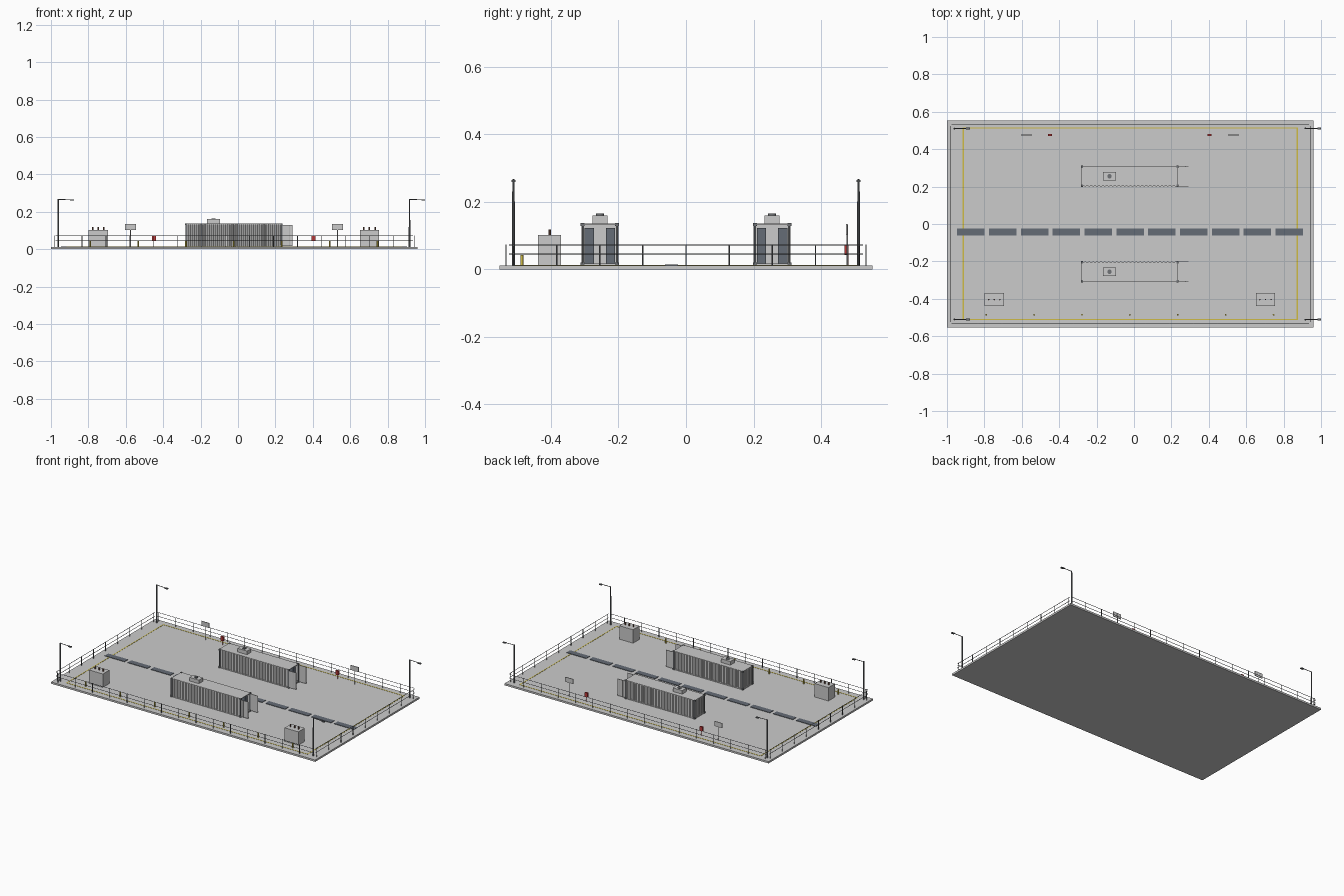
import bpy, bmesh
from math import pi
from mathutils import Matrix, Vector

if "Cube" in bpy.data.objects:
    bpy.data.objects.remove(bpy.data.objects["Cube"])

DECK = 0.012          # top of the slab
CX = -0.02            # slab centre in x


def mat(name, rgb):
    m = bpy.data.materials.new(name)
    m.diffuse_color = (*rgb, 1)
    m.use_nodes = True
    m.node_tree.nodes["Principled BSDF"].inputs["Base Color"].default_value = m.diffuse_color
    return m


YELLOW = mat("yellow_paint", (0.62, 0.5, 0.06))
DARK = mat("dark_steel", (0.13, 0.15, 0.18))
METAL = mat("rail_metal", (0.16, 0.17, 0.18))
RED = mat("red_paint", (0.5, 0.04, 0.04))
BROWN = mat("brown_ceramic", (0.2, 0.1, 0.07))


class Part:
    """Collects primitives into one named mesh object."""

    def __init__(self, name, material=None):
        self.name, self.material, self.bm = name, material, bmesh.new()

    def box(self, x0, x1, y0, y1, z0, z1):
        m = Matrix.Translation(((x0 + x1) / 2, (y0 + y1) / 2, (z0 + z1) / 2))
        m = m @ Matrix.Diagonal((x1 - x0, y1 - y0, z1 - z0, 1))
        bmesh.ops.create_cube(self.bm, size=1, matrix=m)

    def rod(self, a, b, r, r2=None, n=8):
        a, b = Vector(a), Vector(b)
        d = b - a
        m = Matrix.Translation((a + b) / 2) @ d.to_track_quat('Z', 'Y').to_matrix().to_4x4()
        bmesh.ops.create_cone(self.bm, cap_ends=True, segments=n, radius1=r,
                              radius2=r if r2 is None else r2, depth=d.length, matrix=m)

    def prism(self, pts, z0, z1):
        f = self.bm.faces.new([self.bm.verts.new((x, y, z0)) for x, y in pts])
        top = bmesh.ops.extrude_face_region(self.bm, geom=[f])["geom"]
        bmesh.ops.translate(self.bm, vec=(0, 0, z1 - z0),
                            verts=[v for v in top if isinstance(v, bmesh.types.BMVert)])

    def done(self, smooth=False):
        bmesh.ops.recalc_face_normals(self.bm, faces=self.bm.faces[:])
        me = bpy.data.meshes.new(self.name)
        self.bm.to_mesh(me)
        self.bm.free()
        ob = bpy.data.objects.new(self.name, me)
        bpy.context.collection.objects.link(ob)
        if self.material:
            me.materials.append(self.material)
        if smooth:
            bpy.ops.object.select_all(action='DESELECT')
            ob.select_set(True)
            bpy.context.view_layer.objects.active = ob
            bpy.ops.object.shade_smooth_by_angle(angle=pi / 5)
        return ob


# Ground slab
p = Part("ground_slab")
p.box(-1, 0.96, -0.553, 0.553, 0, DECK)
p.done()

# Yellow boundary lines
p = Part("boundary_lines", YELLOW)
for y in (-0.51, 0.513):
    p.box(-0.916, 0.876, y - 0.003, y + 0.003, DECK, DECK + 0.001)
for x in (-0.913, 0.873):
    p.box(x - 0.003, x + 0.003, -0.507, 0.51, DECK, DECK + 0.001)
p.done()

# Row of trench covers
p = Part("trench_covers", DARK)
for i in range(11):
    x = -0.946 + 0.1703 * i
    p.box(x, x + 0.147, -0.062, -0.024, DECK, DECK + 0.003)
p.done()

# Perimeter railing: posts and two rails per side
p = Part("perimeter_railing", METAL)
for s in (-1, 1):
    y, x = s * 0.533, CX + s * 0.963
    for i in range(15):
        px = -0.962 + 0.128 * i
        p.rod((px, y, DECK), (px, y, 0.074), 0.002, n=6)
    for i in range(9):
        py = -0.511 + 0.1278 * i
        p.rod((x, py, DECK), (x, py, 0.074), 0.002, n=6)
    for z in (0.046, 0.072):
        p.rod((-0.975, y, z), (0.935, y, z), 0.0015, n=6)
        p.rod((x, -0.525, z), (x, 0.525, z), 0.0015, n=6)
p.done(True)

# Corner lamp posts, all arms towards +x
for i, x in enumerate((-0.961, 0.917)):
    for j, y in enumerate((-0.511, 0.511)):
        p = Part(f"lamp_post_{i * 2 + j + 1}", METAL)
        p.rod((x, y, DECK), (x, y, 0.268), 0.0045, 0.0035)
        p.rod((x, y, 0.266), (x + 0.068, y, 0.264), 0.002)
        p.box(x + 0.063, x + 0.083, y - 0.006, y + 0.006, 0.259, 0.265)
        p.done(True)

# Transformers with three bushings and side cooling fins
for i, x in enumerate((-0.747, 0.703)):
    p = Part(f"transformer_{i + 1}")
    p.box(x - 0.051, x + 0.051, -0.438, -0.37, DECK, 0.102)
    p.done()
    p = Part(f"transformer_bushings_{i + 1}", BROWN)
    for dx in (-0.03, 0, 0.03):
        p.rod((x + dx, -0.404, 0.102), (x + dx, -0.404, 0.118), 0.004)
    p.done(True)

# Bollards along the front
p = Part("bollards", YELLOW)
for i in range(7):
    x = -0.79 + 0.256 * i
    p.rod((x, -0.486, DECK), (x, -0.486, 0.043), 0.0045, n=10)
p.done(True)

# Sign boards along the back
for i, x in enumerate((-0.575, 0.532)):
    p = Part(f"sign_{i + 1}")
    p.rod((x, 0.478, DECK), (x, 0.478, 0.133), 0.002)
    p.box(x - 0.029, x + 0.029, 0.4745, 0.4785, 0.102, 0.134)
    p.done()

# Red fire boxes on thin stands
for i, x in enumerate((-0.449, 0.404)):
    p = Part(f"fire_box_{i + 1}", RED)
    p.box(x - 0.01, x + 0.01, 0.47, 0.482, 0.043, 0.071)
    p.rod((x, 0.48, DECK), (x, 0.48, 0.045), 0.001, n=6)
    p.done()


def corrugated(length, n, depth):
    """Trapezoid wave: (distance along wall, offset) pairs."""
    pitch = length / n
    return [(pitch * (i + f), d) for i in range(n)
            for f, d in ((0, 0), (0.35, 0), (0.5, depth), (0.85, depth))] + [(length, 0)]


# Open shipping containers
X0, X1, HW, TOP = -0.281, 0.236, 0.053, 0.137
for i, yc in enumerate((-0.255, 0.255)):
    p = Part(f"container_shell_{i + 1}")
    p.box(X0, X1, yc - HW, yc + HW, DECK, DECK + 0.006)
    p.box(X0, X1, yc - HW, yc + HW, TOP - 0.005, TOP - 0.001)
    wave = corrugated(X1 - X0 - 0.012, 24, 0.004)
    for s in (-1, 1):
        pts = [(X0 + 0.006 + t, yc + s * (HW - 0.003 + d)) for t, d in wave]
        inner = yc + s * (HW - 0.005)
        p.prism(pts + [(X1 - 0.006, inner), (X0 + 0.006, inner)], DECK + 0.004, TOP - 0.003)
    # closed end wall
    wave = corrugated(2 * HW - 0.01, 5, 0.003)
    pts = [(X0 + 0.004 - d, yc - HW + 0.005 + t) for t, d in wave]
    p.prism(pts + [(X0 + 0.007, yc + HW - 0.005), (X0 + 0.007, yc - HW + 0.005)],
            DECK + 0.004, TOP - 0.003)
    p.done()

    # Corner posts and castings
    p = Part(f"container_frame_{i + 1}", METAL)
    for x in (X0 + 0.003, X1 - 0.003):
        for s in (-1, 1):
            y = yc + s * (HW - 0.002)
            p.box(x - 0.004, x + 0.004, y - 0.004, y + 0.004, DECK, TOP)
            for z in (DECK, TOP - 0.009):
                p.box(x - 0.006, x + 0.006, y - 0.006, y + 0.006, z, z + 0.009)
    p.done()

    # Doors swung open with lock rods
    p = Part(f"container_doors_{i + 1}")
    for s in (-1, 1):
        y = yc + s * (HW - 0.001)
        p.box(X1, X1 + 0.055, y - 0.0015, y + 0.0015, DECK + 0.005, TOP - 0.008)
        for dx in (0.018, 0.038):
            yr = y + s * 0.002
            p.rod((X1 + dx, yr, DECK + 0.005), (X1 + dx, yr, TOP - 0.008), 0.0012, n=6)
    p.done()

    # Equipment racks on both sides of the aisle
    p = Part(f"equipment_racks_{i + 1}", DARK)
    for s in (-1, 1):
        for k in range(8):
            x = X0 + 0.015 + k * 0.061
            y0, y1 = sorted((yc + s * 0.018, yc + s * 0.045))
            p.box(x, x + 0.057, y0, y1, DECK + 0.006, TOP - 0.014)
    p.done()

    # Roof vent with round cap
    p = Part(f"roof_vent_{i + 1}")
    p.box(-0.166, -0.096, yc - 0.022, yc + 0.022, TOP - 0.002, 0.16)
    p.done()
    p = Part(f"vent_cap_{i + 1}", METAL)
    p.rod((-0.131, yc, 0.159), (-0.131, yc, 0.165), 0.012, n=16)
    p.done(True)
